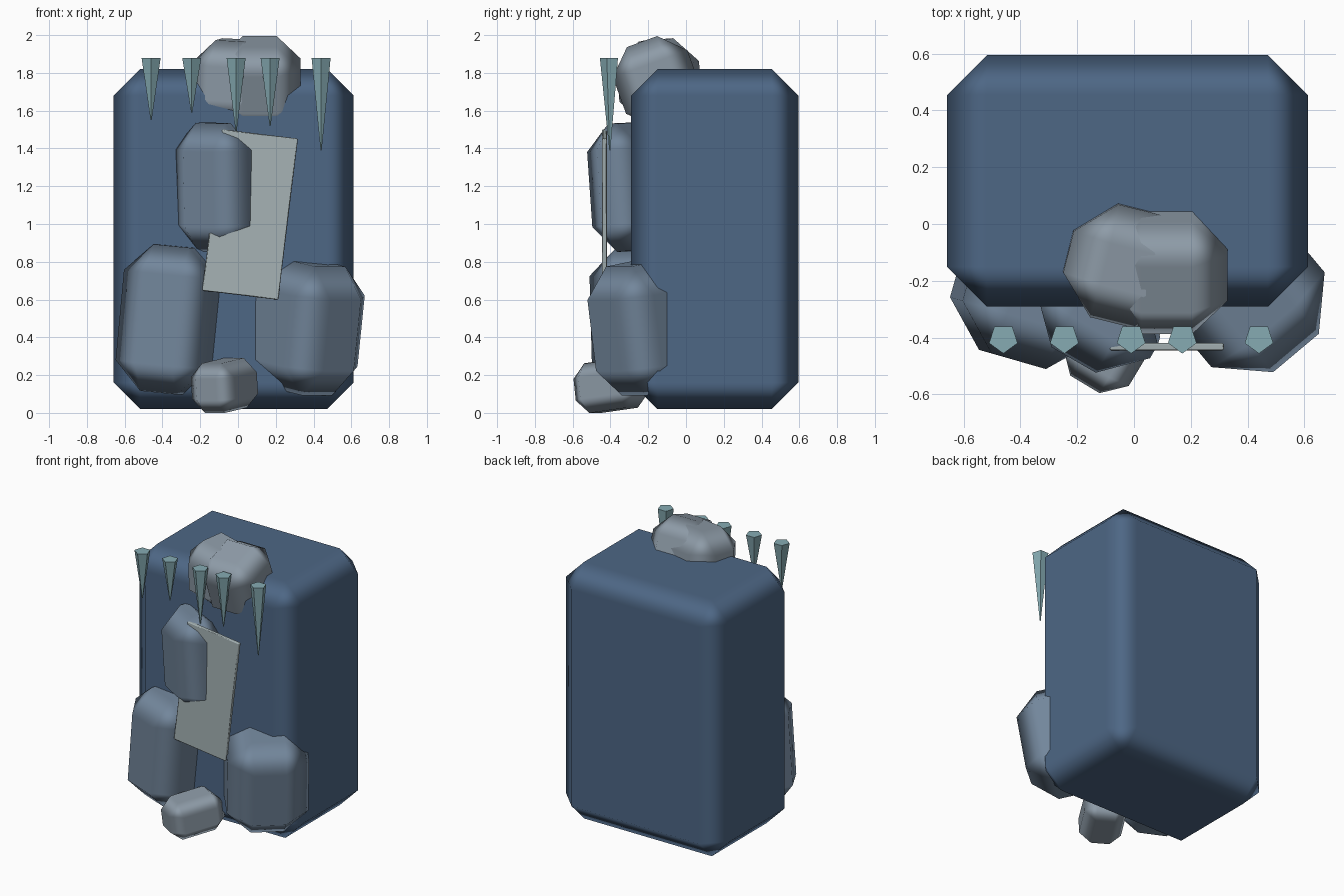
import bpy
from math import radians, pi

if "Cube" in bpy.data.objects:
    bpy.data.objects.remove(bpy.data.objects["Cube"])


def material(name, rgb):
    m = bpy.data.materials.new(name)
    m.diffuse_color = (*rgb, 1)
    m.use_nodes = True
    m.node_tree.nodes["Principled BSDF"].inputs["Base Color"].default_value = m.diffuse_color
    return m


DEEP = material("deep_blue_rock", (0.075, 0.135, 0.235))
ROCK = material("blue_grey_rock", (0.17, 0.24, 0.33))
PALE = material("pale_rock", (0.27, 0.33, 0.39))
SLAB = material("pale_ice", (0.38, 0.45, 0.46))
ICE = material("icicle_ice", (0.24, 0.41, 0.45))


def chamfered_box(name, center, size, rot, bevel, mat):
    """Box with a one-step chamfer and smooth shading that keeps the faces flat."""
    bpy.ops.mesh.primitive_cube_add(size=1, location=center)
    ob = bpy.context.object
    ob.name = name
    ob.scale = size
    bpy.ops.object.transform_apply(location=False, rotation=False, scale=True)
    ob.rotation_euler = [radians(a) for a in rot]
    bpy.ops.object.shade_smooth()
    mod = ob.modifiers.new("chamfer", "BEVEL")
    mod.width = bevel
    mod.segments = 1
    mod.harden_normals = True
    ob.data.materials.append(mat)
    return ob


# Main cliff block
chamfered_box("cliff_block", (-0.023, 0.152, 0.92), (1.27, 0.885, 1.80),
              (0, 0, 0), 0.14, DEEP)

# Boulders leaning on the front
chamfered_box("lower_left_boulder", (-0.37, -0.275, 0.495), (0.50, 0.42, 0.78),
              (0, 5.5, -16), 0.15, ROCK)
chamfered_box("lower_right_boulder", (0.367, -0.212, 0.455), (0.52, 0.58, 0.69),
              (9, 0, 40), 0.155, ROCK)
chamfered_box("middle_boulder", (-0.125, -0.32, 1.195), (0.46, 0.335, 0.68),
              (4, 1, -30), 0.14, ROCK)
chamfered_box("foot_stone", (-0.072, -0.397, 0.145), (0.27, 0.38, 0.265),
              (7, 0, -31), 0.075, PALE)

# Two merged boulders on top
chamfered_box("top_left_boulder", (-0.03, -0.142, 1.755), (0.42, 0.41, 0.44),
              (4, 3, -14), 0.13, PALE)
chamfered_box("top_right_boulder", (0.115, -0.155, 1.752), (0.43, 0.42, 0.455),
              (20, 0, 0), 0.125, PALE)

# Thin tilted ice sheet
chamfered_box("ice_sheet", (0.064, -0.432, 1.05), (0.405, 0.026, 0.86),
              (0, 7, 0), 0.006, SLAB)

# Hanging five-sided icicles: x position and tip height
TOP = 1.88
for i, (x, tip) in enumerate([(-0.46, 1.55), (-0.245, 1.59), (-0.01, 1.49),
                              (0.17, 1.52), (0.44, 1.39)]):
    bpy.ops.mesh.primitive_cone_add(
        vertices=5, radius1=0.053, radius2=0.003, depth=TOP - tip,
        location=(x, -0.403, (TOP + tip) / 2), rotation=(pi, 0, 0))
    ob = bpy.context.object
    ob.name = f"icicle_{i + 1}"
    ob.data.materials.append(ICE)
